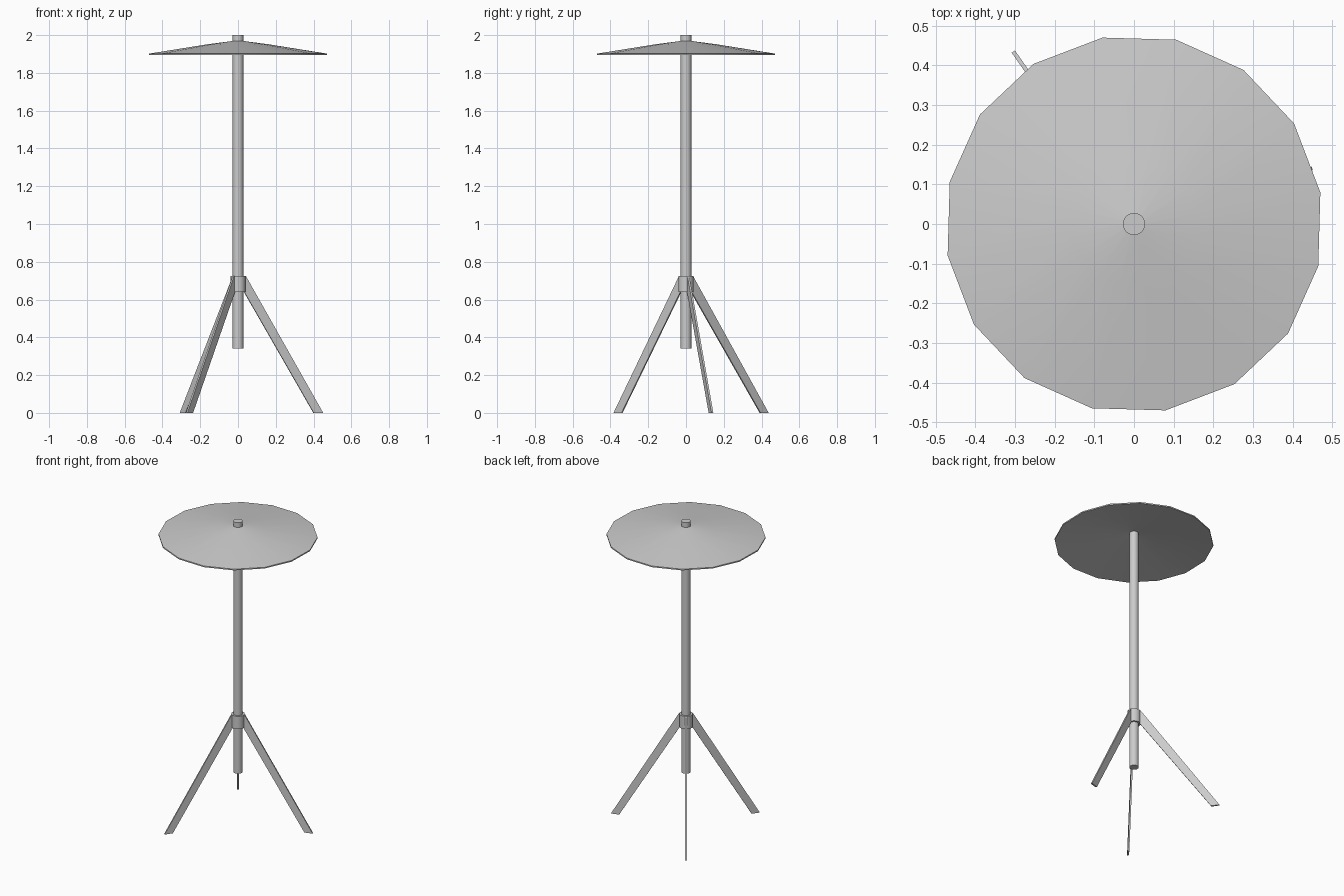
import bpy
import bmesh
from math import radians, cos, sin, pi
from mathutils import Matrix

cube = bpy.data.objects.get("Cube")
if cube:
    bpy.data.objects.remove(cube, do_unlink=True)

# Single material
grey = bpy.data.materials.new("light_grey")
grey.use_nodes = True
tone = (0.6, 0.6, 0.6, 1)
grey.diffuse_color = tone
grey.node_tree.nodes["Principled BSDF"].inputs["Base Color"].default_value = tone


def finish(name, bm, smooth=True):
    bmesh.ops.recalc_face_normals(bm, faces=bm.faces)
    mesh = bpy.data.meshes.new(name)
    bm.to_mesh(mesh)
    bm.free()
    mesh.materials.append(grey)
    obj = bpy.data.objects.new(name, mesh)
    bpy.context.collection.objects.link(obj)
    if smooth:
        bpy.ops.object.select_all(action="DESELECT")
        obj.select_set(True)
        bpy.context.view_layer.objects.active = obj
        bpy.ops.object.shade_smooth_by_angle(angle=radians(30))
    return obj


def cylinder(name, radius, z0, z1, sides=24):
    bm = bmesh.new()
    bmesh.ops.create_cone(bm, cap_ends=True, segments=sides, radius1=radius,
                          radius2=radius, depth=z1 - z0,
                          matrix=Matrix.Translation((0, 0, (z0 + z1) / 2)))
    return finish(name, bm)


def lathe(name, profile, sides, start):
    """Spin a closed (radius, z) profile around the z axis."""
    bm = bmesh.new()
    rings = []
    for i in range(sides):
        a = start + 2 * pi * i / sides
        rings.append([bm.verts.new((r * cos(a), r * sin(a), z)) for r, z in profile])
    n = len(profile)
    for i in range(sides):
        a, b = rings[i], rings[(i + 1) % sides]
        for j in range(n):
            k = (j + 1) % n
            bm.faces.new((a[j], b[j], b[k], a[k]))
    return finish(name, bm)


def plank_leg(name, angle, reach, thickness=0.01):
    """Flat slanted plank, cut upright at the collar and level at the floor."""
    bm = bmesh.new()
    outline = [(0.034, 0.725), (0.042, 0.725), (reach, 0), (reach - 0.052, 0), (0.034, 0.64)]
    face = bm.faces.new([bm.verts.new((x, -thickness / 2, z)) for x, z in outline])
    made = bmesh.ops.extrude_face_region(bm, geom=[face])["geom"]
    verts = [v for v in made if isinstance(v, bmesh.types.BMVert)]
    bmesh.ops.translate(bm, verts=verts, vec=(0, thickness, 0))
    bmesh.ops.rotate(bm, verts=bm.verts, matrix=Matrix.Rotation(radians(angle), 3, "Z"))
    return finish(name, bm, smooth=False)


# Post and the collar that holds the legs
cylinder("post", 0.028, 0.34, 2.0)
cylinder("collar", 0.04, 0.64, 0.725)

# Thin shallow canopy, hollow underneath
lathe("canopy", [(0.02, 1.97), (0.16, 1.952), (0.477, 1.902), (0.477, 1.894),
                 (0.16, 1.942), (0.02, 1.96)], 16, radians(9.6))

# Three legs
for name, angle, reach in (("left_leg", 17.3, 0.471),
                           ("back_leg", 125, 0.531),
                           ("right_leg", 234.5, 0.468)):
    plank_leg(name, angle, reach)
